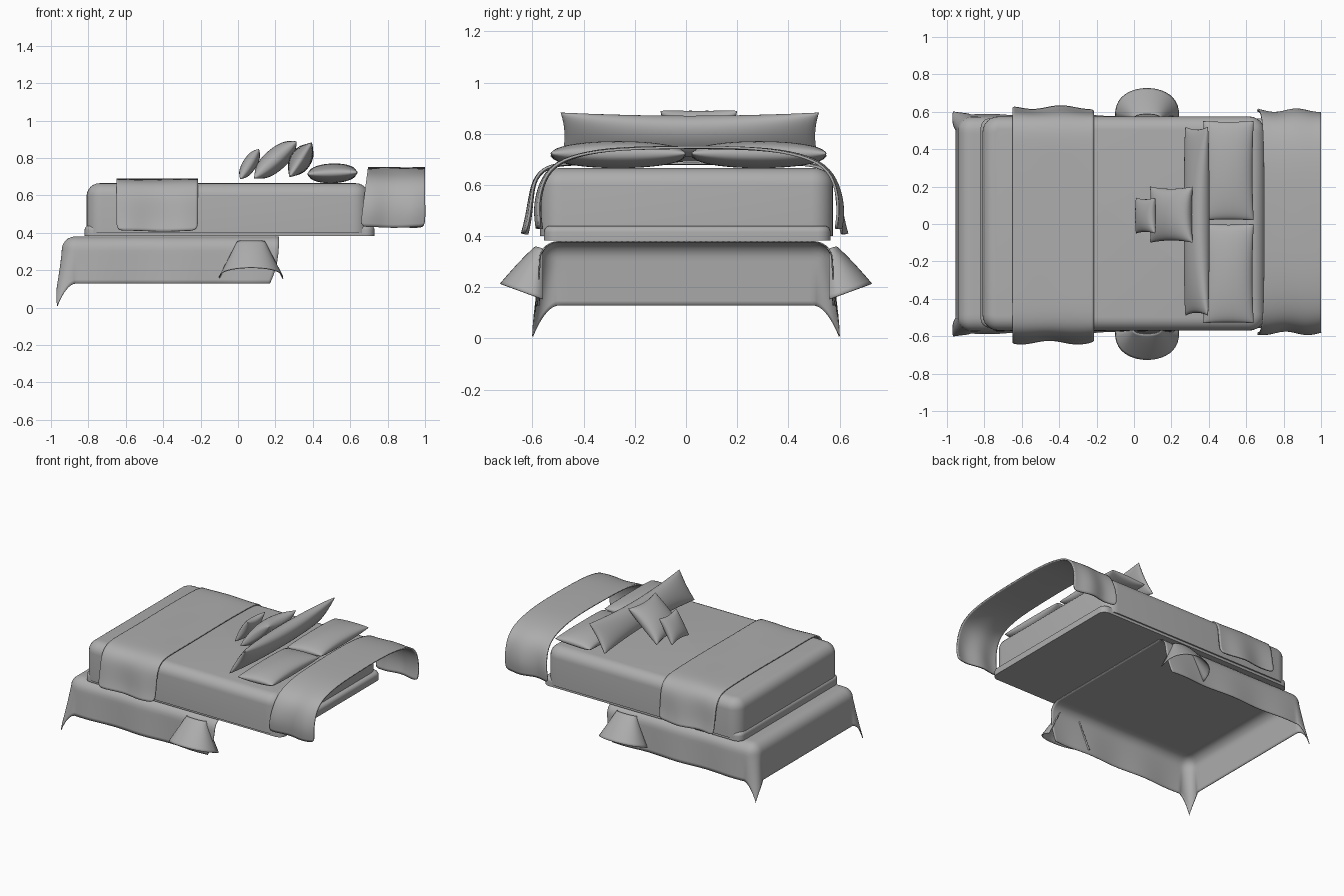
import bpy, bmesh, math
from mathutils import Vector, Matrix

old = bpy.data.objects.get("Cube")
if old:
    bpy.data.objects.remove(old, do_unlink=True)

GREY = (0.42, 0.42, 0.42, 1)
linen = bpy.data.materials.new("grey_linen")
linen.use_nodes = True
linen.diffuse_color = GREY
linen.node_tree.nodes["Principled BSDF"].inputs["Base Color"].default_value = GREY


def finish(name, bm, angle=60):
    bmesh.ops.recalc_face_normals(bm, faces=bm.faces)
    mesh = bpy.data.meshes.new(name)
    bm.to_mesh(mesh)
    bm.free()
    mesh.materials.append(linen)
    ob = bpy.data.objects.new(name, mesh)
    bpy.context.collection.objects.link(ob)
    bpy.ops.object.select_all(action='DESELECT')
    ob.select_set(True)
    bpy.context.view_layer.objects.active = ob
    bpy.ops.object.shade_smooth_by_angle(angle=math.radians(angle))
    return ob


def grid(bm, nu, nv, point):
    """Sheet of quads from point(u, v) with u and v in 0..1."""
    rows = [[bm.verts.new(point(i / nu, j / nv)) for j in range(nv + 1)]
            for i in range(nu + 1)]
    for a, b in zip(rows, rows[1:]):
        for j in range(nv):
            bm.faces.new((a[j], b[j], b[j + 1], a[j + 1]))


def cloth(name, nu, nv, point, thick=0.006, subdiv=0):
    bm = bmesh.new()
    grid(bm, nu, nv, point)
    ob = finish(name, bm)
    if subdiv:
        sub = ob.modifiers.new("soft", 'SUBSURF')
        sub.levels = sub.render_levels = subdiv
    sol = ob.modifiers.new("thickness", 'SOLIDIFY')
    sol.thickness = thick
    sol.offset = 0
    return ob


def soft_box(name, lo, hi, corner, top):
    """Box with round upright corners, a round top and a flat bottom."""
    bm = bmesh.new()
    lo, hi = Vector(lo), Vector(hi)
    size = hi - lo
    bmesh.ops.create_cube(bm, size=1, matrix=Matrix.Translation((lo + hi) / 2)
                          @ Matrix.Diagonal((*size, 1)))
    upright = [e for e in bm.edges if abs(e.verts[0].co.z - e.verts[1].co.z) > 0.01]
    bmesh.ops.bevel(bm, geom=upright, offset=corner, segments=6,
                    profile=0.5, affect='EDGES')
    rim = [e for e in bm.edges if all(v.co.z > hi.z - 0.001 for v in e.verts)]
    bmesh.ops.bevel(bm, geom=rim, offset=top, segments=6,
                    profile=0.5, affect='EDGES')
    return finish(name, bm)


# Mattress and the fitted sheet hem under it
soft_box("mattress", (-0.81, -0.57, 0.40), (0.70, 0.575, 0.665), 0.085, 0.07)
soft_box("mattress_hem", (-0.82, -0.555, 0.382), (0.73, 0.565, 0.44), 0.05, 0.025)


# Lower duvet: a sheet hanging over three sides, with long pointed corners
def duvet_point(u, v):
    edge_x, edge_y, drop, r = -0.87, 0.50, 0.29, 0.07
    p = 0.22 + u * (edge_x - drop - 0.22)
    q = (2 * v - 1) * (edge_y + drop)
    dx = max(0, edge_x - p)
    dy = max(0, abs(q) - edge_y)
    d = math.hypot(dx, dy)
    x, y, z = max(p, edge_x), min(abs(q), edge_y), 0.378
    if d > 0:
        a = min(d / r, math.pi / 2)
        hang = max(0, d - r * math.pi / 2)
        out = r * math.sin(a) + 0.06 * hang
        both = 2 * dx * dy / (d * d)
        out += 0.16 * hang * both
        x -= out * dx / d
        y += out * dy / d
        z -= r * (1 - math.cos(a)) + hang
    # The open end is pulled back slightly at the hem
    x -= 0.05 * (dy / drop) ** 3 * max(0, 1 - u * 4)
    y += 0.006 * math.sin(p * 14) * dy / drop
    return (x, math.copysign(y, q), max(z, 0.004))


cloth("lower_duvet", 72, 72, duvet_point, 0.005)


# Turned-back duvet corners, flaring out on both sides
def flap(side):
    def point(u, v):
        t = math.pi * v
        s = 0.12 + 0.88 * u
        swell = math.sin(t) ** 0.7 if 0 < v < 1 else 0
        x = 0.07 + (0.06 + 0.11 * s) * math.cos(t)
        y = 0.56 + 0.165 * swell * s ** 0.85
        z = 0.378 - s * (0.225 - 0.06 * swell)
        return (x, side * y, z)
    return point


for side, label in ((1, "back"), (-1, "front")):
    cloth("duvet_flap_" + label, 12, 20, flap(side), 0.005)


# Cloths laid across the bed: half profiles of (half width, height)
def across(name, x0, x1, half, shift, skew, thick):
    profile = [(-y, z) for y, z in half] + [(y, z) for y, z in reversed(half)]
    n = len(profile) - 1

    def point(u, v):
        y, z = profile[round(v * n)]
        fall = max(0, half[-1][1] - z)
        x = x0 + u * (x1 - x0) + skew * fall * (1 - u)
        ripple = 0.012 * math.sin(u * 9 + y * 4) * min(1, fall * 4)
        return (x, y + shift + ripple, z + 0.003 * math.sin(u * 7 + y * 9))
    return cloth(name, 8, n, point, thick, 2)


across("bed_runner", -0.65, -0.215,
       [(0.625, 0.41), (0.61, 0.47), (0.60, 0.56), (0.585, 0.63),
        (0.53, 0.68), (0.40, 0.684), (0.15, 0.684)], -0.005, 0, 0.01)
across("head_throw", 0.695, 1.0,
       [(0.585, 0.43), (0.595, 0.50), (0.585, 0.58), (0.55, 0.66),
        (0.47, 0.71), (0.32, 0.74), (0.12, 0.746)], 0.012, -0.13, 0.01)


# Pillows: two domed faces meeting at a pinched rim with pointed corners
def pillow(name, centre, width, length, thick, tilt, pinch=0.08, turn=0):
    bm = bmesh.new()
    for face in (1, -1):
        def point(u, v, face=face):
            a, b = math.sin((u - 0.5) * math.pi), math.sin((v - 0.5) * math.pi)
            dome = max(0, (1 - a * a) * (1 - b * b)) ** 0.42
            x = a * width / 2 * (1 - 1.6 * pinch * (1 - b * b))
            y = b * (length / 2 - pinch * width / 2 * (1 - a * a))
            return (x, y, face * dome * thick / 2)
        grid(bm, 18, 24, point)
    bmesh.ops.remove_doubles(bm, verts=bm.verts, dist=0.0004)
    bm.transform(Matrix.Translation(centre)
                 @ Matrix.Rotation(math.radians(turn), 4, 'Z')
                 @ Matrix.Rotation(math.radians(-tilt), 4, 'Y'))
    return finish(name, bm, 75)


pillow("sleeping_pillow_front", (0.505, -0.265, 0.718), 0.27, 0.53, 0.105, 2, 0.03)
pillow("sleeping_pillow_back", (0.505, 0.285, 0.718), 0.27, 0.53, 0.105, 2, 0.03)
pillow("long_bolster", (0.335, 0.015, 0.79), 0.22, 1.01, 0.115, 57, 0.14)
pillow("square_cushion", (0.20, 0.05, 0.79), 0.30, 0.30, 0.12, 41)
pillow("small_cushion", (0.062, 0.045, 0.767), 0.19, 0.19, 0.075, 58)
